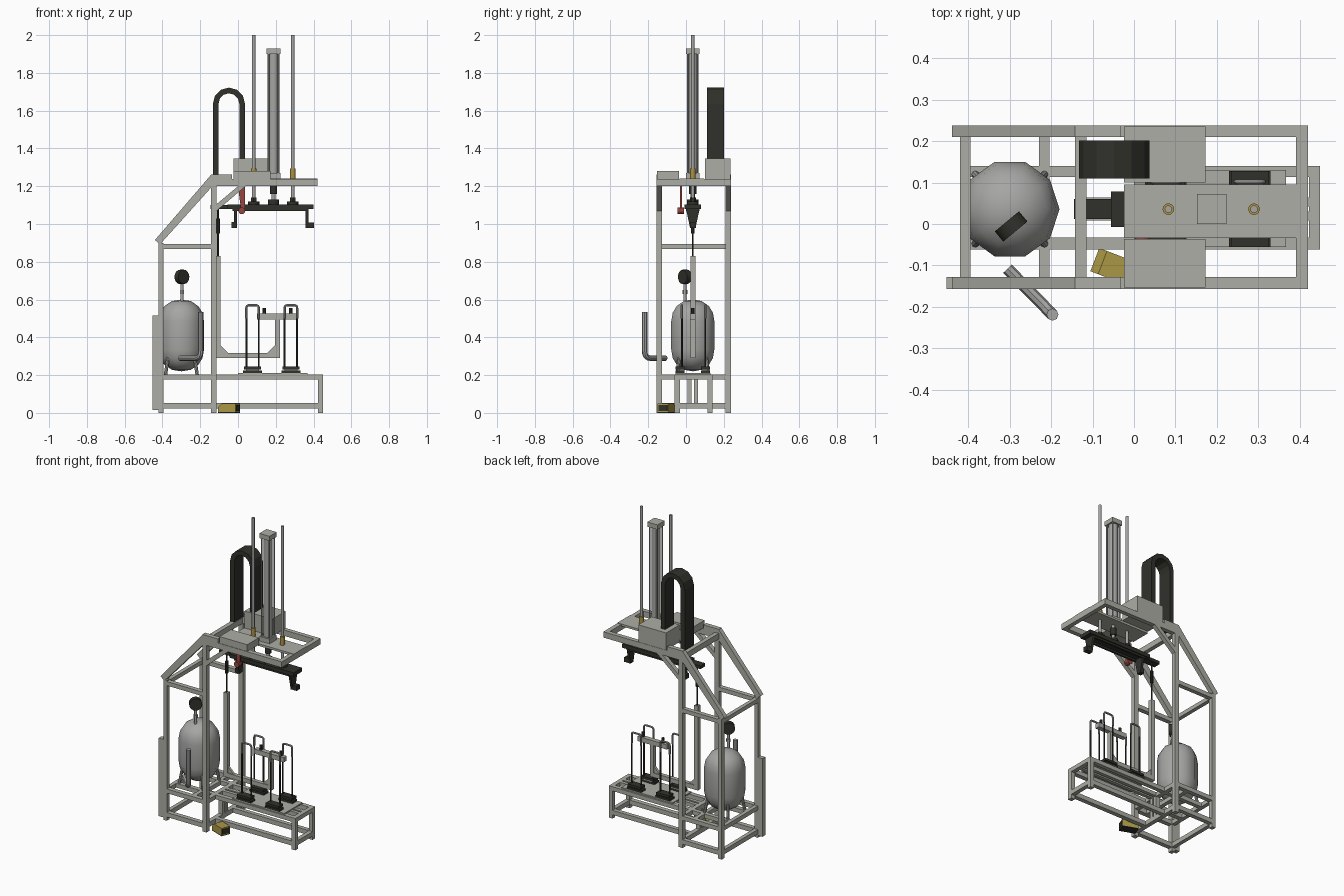
import bpy, bmesh, math
from mathutils import Vector, Matrix

if "Cube" in bpy.data.objects:
    bpy.data.objects.remove(bpy.data.objects["Cube"])

def mat(name, rgb):
    m = bpy.data.materials.new(name)
    m.diffuse_color = (*rgb, 1)
    m.use_nodes = True
    m.node_tree.nodes["Principled BSDF"].inputs["Base Color"].default_value = m.diffuse_color
    return m

GREY = mat("frame grey", (0.42, 0.42, 0.38))
STEEL = mat("steel", (0.38, 0.38, 0.37))
DARK = mat("black plastic", (0.03, 0.03, 0.024))
YELLOW = mat("pedal yellow", (0.40, 0.31, 0.06))
BRASS = mat("brass", (0.42, 0.29, 0.06))
RED = mat("lever red", (0.30, 0.06, 0.05))
YC = 0.036                      # machine centre line in y

def finish(name, bm, m, smooth=False):
    bmesh.ops.recalc_face_normals(bm, faces=bm.faces)
    me = bpy.data.meshes.new(name)
    bm.to_mesh(me)
    bm.free()
    me.materials.append(m)
    ob = bpy.data.objects.new(name, me)
    bpy.context.collection.objects.link(ob)
    if smooth:
        bpy.context.view_layer.objects.active = ob
        bpy.ops.object.select_all(action='DESELECT')
        ob.select_set(True)
        bpy.ops.object.shade_smooth_by_angle(angle=math.radians(40))
    return ob

def box(name, x, y, z, m=GREY):
    """Box from (min, max) pairs."""
    bm = bmesh.new()
    bmesh.ops.create_cube(bm, size=1)
    for v in bm.verts:
        v.co = [r[0] if c < 0 else r[1] for r, c in zip((x, y, z), v.co)]
    return finish(name, bm, m)

def cyl(name, p, q, r, m=STEEL, n=12, r2=None):
    p, q = Vector(p), Vector(q)
    d = q - p
    bm = bmesh.new()
    bmesh.ops.create_cone(bm, cap_ends=True, segments=n, radius1=r, radius2=r if r2 is None else r2, depth=d.length)
    bm.transform(Matrix.Translation((p + q) / 2) @ d.to_track_quat('Z', 'Y').to_matrix().to_4x4())
    return finish(name, bm, m, True)

def prism(name, pts, axis, lo, hi, m=GREY):
    """Extrude a 2D outline: axis 'y' takes (x,z) points, axis 'x' takes (y,z), axis 'z' takes (x,y)."""
    bm = bmesh.new()
    put = {'y': lambda a, b: (a, lo, b), 'x': lambda a, b: (lo, a, b), 'z': lambda a, b: (a, b, lo)}[axis]
    f = bm.faces.new([bm.verts.new(put(*p)) for p in pts])
    ext = bmesh.ops.extrude_face_region(bm, geom=[f])['geom']
    d = Vector([(hi - lo) if axis == a else 0 for a in 'xyz'])
    bmesh.ops.translate(bm, vec=d, verts=[g for g in ext if isinstance(g, bmesh.types.BMVert)])
    return finish(name, bm, m)

def pipe(name, pts, r, bend, m=STEEL):
    """Round pipe along a path with rounded corners."""
    pts = [Vector(p) for p in pts]
    path = [pts[0]]
    for a, b, c in zip(pts, pts[1:], pts[2:]):
        s, e = b + (a - b).normalized() * bend, b + (c - b).normalized() * bend
        path += [s * (1 - t) ** 2 + b * 2 * t * (1 - t) + e * t * t for t in (0, .25, .5, .75, 1)]
    path.append(pts[-1])
    cu = bpy.data.curves.new(name, 'CURVE')
    cu.dimensions = '3D'
    cu.bevel_depth, cu.bevel_resolution, cu.use_fill_caps = r, 2, True
    sp = cu.splines.new('POLY')
    sp.points.add(len(path) - 1)
    for p, v in zip(sp.points, path):
        p.co = (*v, 1)
    cu.materials.append(m)
    ob = bpy.data.objects.new(name, cu)
    bpy.context.collection.objects.link(ob)
    bpy.ops.object.select_all(action='DESELECT')
    ob.select_set(True)
    bpy.context.view_layer.objects.active = ob
    bpy.ops.object.convert(target='MESH')
    bpy.ops.object.shade_smooth_by_angle(angle=math.radians(40))

# Outer frame sides
for side, y in (("front", (-0.157, -0.128)), ("back", (0.21, 0.238))):
    box(side + "_rear_post", (-0.42, -0.395), y, (0, 0.9))
    box(side + "_main_post", (-0.143, -0.113), y, (0, 1.235))
    box(side + "_mid_rail", (-0.395, -0.143), y, (0.867, 0.893))
    box(side + "_top_rail", (-0.143, 0.42), y, (1.2, 1.237))
    box(side + "_joint_plate", (-0.143, -0.033), y, (1.237, 1.263))
    for z in ((0.024, 0.053), (0.177, 0.204)):
        box(side + "_base_rail", (-0.395, -0.143), y, z)
    prism(side + "_slanted_rail", [(-0.44, 0.915), (-0.412, 0.893), (-0.113, 1.225), (-0.143, 1.26)], 'y', *y)
    prism(side + "_brace", [(-0.113, 1.07), (-0.113, 1.105), (0.0, 1.2), (0.04, 1.2)], 'y', *y)
box("cable_channel", (-0.453, -0.42), (-0.157, -0.128), (0.015, 0.516))

# Cross rails of the outer frame
for x, z in (((-0.42, -0.395), (0.867, 0.893)), ((-0.42, -0.395), (0.177, 0.204)),
             ((-0.42, -0.395), (0.024, 0.053)), ((-0.23, -0.204), (0.177, 0.204)),
             ((-0.143, -0.115), (0.177, 0.204)), ((-0.143, -0.115), (0.024, 0.053)),
             ((-0.143, -0.115), (1.2, 1.237)), ((0.392, 0.42), (1.2, 1.237))):
    box("cross_rail", x, (-0.128, 0.21), z)

# Narrow work base
for y in ((-0.062, -0.033), (0.113, 0.14)):
    box("bench_top_rail", (-0.395, 0.45), y, (0.177, 0.204))
    box("bench_low_rail", (-0.115, 0.45), y, (0.024, 0.053))
    box("bench_end_post", (0.423, 0.45), y, (0, 0.204))
for z in ((0.177, 0.204), (0.024, 0.053)):
    box("bench_end_rail", (0.423, 0.45), (-0.033, 0.113), z)
for y in ((0.008, 0.03), (0.042, 0.064)):
    box("bench_slat", (-0.115, 0.423), y, (0.18, 0.204))
    box("bench_inner_post", (-0.143, -0.115), y, (0.053, 0.177))
box("bench_plate", (0.0, 0.367), (-0.055, 0.13), (0.204, 0.212))

# Top deck and control boxes
box("top_deck", (-0.024, 0.42), (-0.034, 0.096), (1.226, 1.24))
box("large_control_box", (-0.024, 0.173), (0.1, 0.236), (1.237, 1.347))
box("small_control_box", (-0.024, 0.173), (-0.154, -0.036), (1.235, 1.28))

# Cable chain arch
def arch(r):
    return [(-0.048 + r * math.cos(a), 1.637 + r * math.sin(a)) for a in [math.pi * i / 6 for i in range(7)]]
prism("cable_chain", [(0.037, 1.25)] + arch(0.085) + [(-0.133, 1.25), (-0.103, 1.25)]
      + arch(0.055)[::-1] + [(0.007, 1.25)], 'y', 0.11, 0.202, DARK)

# Press cylinder with tie rods
CX = 0.188
for z in ((1.24, 1.27), (1.9, 1.93)):
    box("cylinder_end_block", (CX - 0.036, CX + 0.036), (YC - 0.036, YC + 0.036), z)
cyl("cylinder_tube", (CX, YC, 1.27), (CX, YC, 1.9), 0.027, STEEL, 20)
for sx in (-1, 1):
    for sy in (-1, 1):
        cyl("tie_rod", (CX + sx * .026, YC + sy * .026, 1.27), (CX + sx * .026, YC + sy * .026, 1.9), 0.005, n=8)
cyl("piston_rod", (CX, YC, 1.11), (CX, YC, 1.24), 0.011)
cyl("piston_coupling", (CX, YC, 1.16), (CX, YC, 1.205), 0.019, DARK)
cyl("piston_flange", (CX, YC, 1.1), (CX, YC, 1.13), 0.03, DARK)

# Guide rods
for x in (0.083, 0.29):
    cyl("guide_rod", (x, YC, 1.09), (x, YC, 2.0), 0.009)
    cyl("guide_bushing", (x, YC, 1.235), (x, YC, 1.295), 0.014, BRASS)
    cyl("guide_flange", (x, YC, 1.1), (x, YC, 1.12), 0.03, DARK)
    cyl("guide_nut", (x, YC, 1.12), (x, YC, 1.14), 0.016, DARK, 6)

# Moving beam with hanging jaws
box("press_beam", (-0.055, 0.40), (YC - 0.043, YC + 0.043), (1.08, 1.104), DARK)
box("beam_arm", (-0.145, -0.055), (YC - 0.024, YC + 0.024), (1.08, 1.1), DARK)
for y in (YC - 0.03, YC + 0.03):
    box("beam_rib", (-0.03, 0.36), (y - 0.006, y + 0.006), (1.068, 1.08), DARK)
taper = [(YC - 0.036, 1.08), (YC + 0.036, 1.08), (YC + 0.014, 0.978), (YC - 0.014, 0.978)]
prism("left_jaw", taper, 'x', -0.02, -0.006, DARK)
box("left_jaw_hook", (-0.034, -0.006), (YC - 0.016, YC + 0.016), (0.98, 1.01), DARK)
prism("right_jaw", taper, 'x', 0.358, 0.372, DARK)
box("right_jaw_hook", (0.358, 0.402), (YC - 0.016, YC + 0.016), (0.978, 1.008), DARK)

# Lifter: hanging rod, post and C-shaped arm
LX = -0.105
cyl("lifter_rod", (LX, YC, 0.82), (LX, YC, 1.09), 0.005, DARK, 8)
cyl("lifter_collar", (LX, YC, 0.95), (LX, YC, 1.03), 0.009, DARK, 8)
box("lifter_post", (LX - 0.013, LX + 0.013), (YC - 0.013, YC + 0.013), (0.29, 0.83))
box("lifter_arm", (LX + 0.013, 0.222), (YC - 0.013, YC + 0.013), (0.29, 0.318))
box("lifter_upright", (0.196, 0.222), (YC - 0.013, YC + 0.013), (0.318, 0.495))
box("lifter_crossbar", (0.1, 0.31), (YC - 0.015, YC + 0.015), (0.495, 0.525))
for x, s in ((LX + 0.013, 1), (0.196, -1)):
    prism("lifter_gusset", [(x, 0.318), (x + s * 0.04, 0.318), (x, 0.358)], 'y', YC - 0.008, YC + 0.008)
for x in (0.138, 0.28):
    cyl("crossbar_knob", (x, YC, 0.525), (x, YC, 0.555), 0.009, DARK, 8)

# Four pads with rods and bent tubes
for y, pad in ((-0.022, (-0.055, -0.008)), (0.102, (0.08, 0.128))):
    for x in (0.077, 0.28):
        box("pad_foot", (x - 0.05, x + 0.05), pad, (0.212, 0.225), DARK)
        box("pad_block", (x - 0.045, x + 0.045), pad, (0.23, 0.245), DARK)
        box("pad_core", (x - 0.035, x + 0.035), (y - 0.015, y + 0.015), (0.225, 0.23))
        for s in (-1, 1):
            cyl("pad_rod", (x + s * .033, y, 0.24), (x + s * .033, y, 0.51), 0.005, DARK, 8)
        pipe("bent_tube", [(x - .033, y, 0.50), (x - .033, y, 0.57), (x + .033, y, 0.57), (x + .033, y, 0.50)], 0.006, 0.015)

# Pressure tank: turned ten-sided profile
TX = -0.3
prof = [(0, .6), (.05, .592), (.09, .565), (.112, .53), (.12, .485), (.12, .335), (.112, .29), (.09, .255), (.05, .228), (0, .22)]
bm = bmesh.new()
vs = [bm.verts.new((r, 0, z)) for r, z in prof]
es = [bm.edges.new(p) for p in zip(vs, vs[1:])]
bmesh.ops.spin(bm, geom=vs + es, axis=(0, 0, 1), cent=(0, 0, 0), steps=10, angle=2 * math.pi)
bmesh.ops.remove_doubles(bm, verts=bm.verts, dist=0.0005)
bm.transform(Matrix.Translation((TX, YC, 0)))
finish("pressure_tank", bm, STEEL, True)
for sx in (-1, 1):
    for sy in (-1, 1):
        cyl("tank_leg", (TX + sx * .07, YC + sy * .07, 0.3), (TX + sx * .084, YC + sy * .084, 0.2), 0.009, n=8)

# Gauge turned towards the front right
G = Vector((-0.297, -0.006, 0.72))
D = Vector((0.64, -0.77, 0))
cyl("gauge_stem", (G.x, G.y, 0.57), (G.x, G.y, 0.69), 0.008)
cyl("gauge_collar", (G.x, G.y, 0.63), (G.x, G.y, 0.65), 0.013, n=6)
cyl("gauge_body", G - D * 0.016, G + D * 0.016, 0.038, DARK, 16)

# Outlet pipe
pipe("outlet_pipe", [(-0.306, -0.108, 0.29), (-0.197, -0.219, 0.29), (-0.197, -0.219, 0.535)], 0.0145, 0.04)

# Red lever under the deck
prism("red_lever", [(0.0, 1.2), (0.036, 1.2), (0.036, 1.06), (0.018, 1.06)], 'y', -0.033, -0.022, RED)
cyl("lever_knob", (0.02, -0.045, 1.07), (0.02, -0.01, 1.07), 0.018, RED)

# Foot pedal, turned slightly, dark opening at its end
rot = Matrix.Translation((-0.048, -0.104, 0)) @ Matrix.Rotation(math.radians(-21), 4, 'Z')
parts = [prism("pedal_cover", [(-0.05, 0.005), (0.05, 0.005), (0.05, 0.05), (-0.03, 0.05), (-0.05, 0.03)], 'y', -0.03, 0.03, YELLOW),
         box("pedal_opening", (0.05, 0.053), (-0.025, 0.025), (0.01, 0.043), DARK),
         box("pedal_base", (-0.05, 0.05), (-0.03, 0.03), (0, 0.005), DARK)]
for p in parts:
    p.matrix_world = rot
